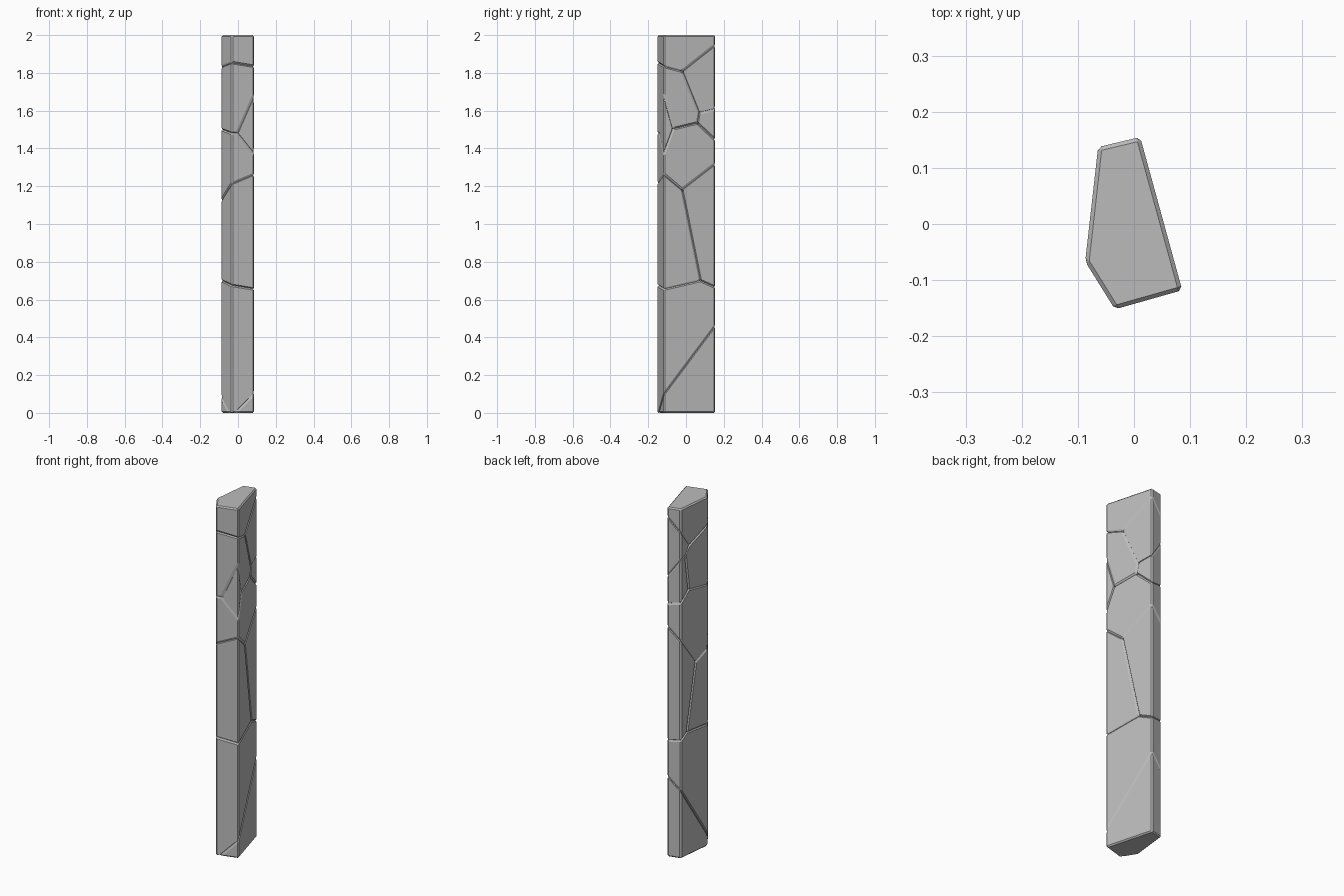
import bpy
import bmesh
from mathutils import Vector

if "Cube" in bpy.data.objects:
    bpy.data.objects.remove(bpy.data.objects["Cube"], do_unlink=True)

HEIGHT = 2.0
BEVEL = 0.007
# Five-sided outline of the pillar, counter-clockwise from the front +x corner
OUTLINE = [Vector(p) for p in
           ((.086, -.118), (.011, .155), (-.064, .137), (-.087, -.067), (-.034, -.152))]


def on_wall(u, z):
    """Point on the wall: whole u is a corner, the fraction runs to the next."""
    i = int(u)
    xy = OUTLINE[i].lerp(OUTLINE[(i + 1) % 5], u - i)
    return (xy.x, xy.y, z)


def ring(corners, heights):
    return [on_wall(u, z) for u, z in zip(corners, heights)]


stone = bpy.data.materials.new("stone grey")
stone.use_nodes = True
grey = (0.5, 0.5, 0.5, 1)
stone.diffuse_color = grey
stone.node_tree.nodes["Principled BSDF"].inputs["Base Color"].default_value = grey


def block(name, *seams):
    """Convex stone block spanning its seams, with chamfered edges."""
    bm = bmesh.new()
    for co in {p for seam in seams for p in seam}:
        bm.verts.new(co)
    bmesh.ops.convex_hull(bm, input=bm.verts[:])
    bmesh.ops.dissolve_limit(bm, angle_limit=0.14, verts=bm.verts[:], edges=bm.edges[:])
    bmesh.ops.recalc_face_normals(bm, faces=bm.faces[:])
    mesh = bpy.data.meshes.new(name)
    bm.to_mesh(mesh)
    bm.free()
    mesh.materials.append(stone)
    obj = bpy.data.objects.new(name, mesh)
    bpy.context.collection.objects.link(obj)
    mod = obj.modifiers.new("chamfer", 'BEVEL')
    mod.width = BEVEL
    mod.segments = 1
    mod.limit_method = 'ANGLE'
    mod.angle_limit = 0.3


FRONT, REAR = (0, 3, 4), (1, 2)
# Lines through the pillar where three blocks meet
cap_joint = ring((.35, 2.32), (1.81, 1.77))
rear_joint = ring((.68, 2.17), (1.585, 1.73))
upper_joint = ring((.65, 2.3), (1.535, 1.52))
wedge_joint = ring((.19, 4.23), (1.505, 1.48))
middle_joint = ring((.35, 2.57), (1.185, 1.086))
lower_joint = ring((.71, 2.23), (.7, .707))

# Corner points of the seams between neighbouring blocks
top = ring(range(5), [HEIGHT] * 5)
cap_front = ring(FRONT, (1.835, 1.835, 1.855))
cap_rear = ring(REAR, (1.95, 1.865))
rear_seam = ring(REAR, (1.605, 1.71))
rear_low = ring(REAR, (1.445, 1.46))
upper_left = ring((3, 4), (1.5, 1.48))
wedge_top = ring((0,), (1.69,))
wedge_low = ring((0,), (1.365,))
middle_front = ring(FRONT, (1.265, 1.13, 1.215))
middle_rear = ring(REAR, (1.322, 1.245))
lower_front = ring(FRONT, (.655, .7, .675))
lower_rear = ring(REAR, (.665, .673))
foot_slope = ring((0, 1, 2, 3), (.1, .465, .39, .075)) + ring((3.75, 4.19), (0, 0))
foot_corner = ring((4,), (0,))
base = ring((0, 1, 2, 3), (0, 0, 0, 0))

# Fitted stone blocks from top to bottom
block("cap_block", top, cap_front, cap_rear, cap_joint)
block("upper_front_block", cap_front, cap_joint, rear_joint, upper_joint,
      upper_left, wedge_joint, wedge_top)
block("upper_rear_block", cap_rear, cap_joint, rear_joint, rear_seam)
block("small_rear_block", rear_seam, rear_joint, upper_joint, rear_low)
block("corner_wedge", wedge_top, wedge_joint, wedge_low)
block("middle_block", upper_left, wedge_joint, wedge_low, upper_joint, rear_low,
      middle_front, middle_rear, middle_joint)
block("lower_front_block", middle_front, middle_joint, lower_joint, lower_front)
block("lower_rear_block", middle_rear, middle_joint, lower_joint, lower_rear)
block("lower_block", lower_front, lower_rear, lower_joint, foot_slope, foot_corner)
block("foot_block", foot_slope, base)
